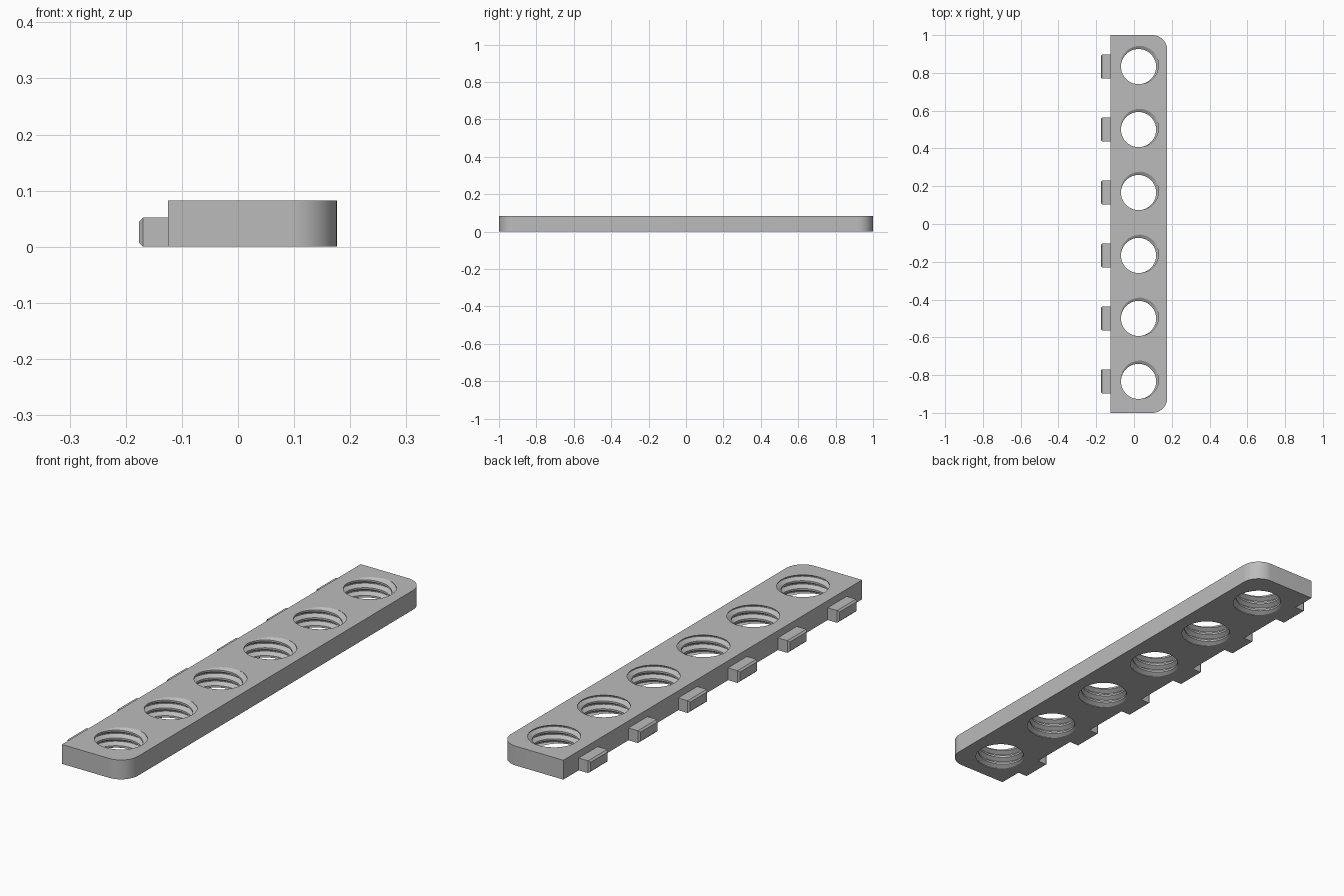
import bpy, bmesh
from math import sin, cos, pi, radians
from mathutils import Matrix

old = bpy.data.objects.get("Cube")
if old:
    bpy.data.objects.remove(old, do_unlink=True)

# Main sizes
LEFT, RIGHT, TAB_END = 0.176, -0.125, -0.176
THICK, CORNER = 0.082, 0.08
COUNT, SPACING = 6, 1 / 3
HOLE_X = 0.024
MINOR, MAJOR, PITCH = 0.093, 0.111, 0.033
SEGMENTS = 64

grey = bpy.data.materials.new("plain_grey")
grey.use_nodes = True
colour = (0.5, 0.5, 0.5, 1)
grey.diffuse_color = colour
grey.node_tree.nodes["Principled BSDF"].inputs["Base Color"].default_value = colour


def make_object(name, bm):
    bmesh.ops.recalc_face_normals(bm, faces=bm.faces)
    mesh = bpy.data.meshes.new(name)
    bm.to_mesh(mesh)
    bm.free()
    mesh.materials.append(grey)
    obj = bpy.data.objects.new(name, mesh)
    bpy.context.collection.objects.link(obj)
    return obj


def select_only(obj):
    bpy.ops.object.select_all(action='DESELECT')
    obj.select_set(True)
    bpy.context.view_layer.objects.active = obj


def add_thread(bm, x, y):
    """Closed helical thread solid, reaching past both faces of the plate."""
    rows = [(-0.06, MAJOR), (0.06, MAJOR), (0.38, MINOR), (0.62, MINOR)]
    per_turn = len(rows)
    turns = 8
    start = THICK - PITCH * (5 + 1 / 6)      # groove opens at the back left
    grid = []
    for i in range(SEGMENTS):
        a = 2 * pi * i / SEGMENTS
        column = []
        for j in range(turns * per_turn):
            offset, r = rows[j % per_turn]
            z = start + PITCH * (j // per_turn + offset + i / SEGMENTS)
            column.append(bm.verts.new((x + r * cos(a), y + r * sin(a), z)))
        grid.append(column)
    for i in range(SEGMENTS):
        wrap = i == SEGMENTS - 1
        shift = per_turn if wrap else 0      # last column joins one turn up
        a, b = grid[i], grid[(i + 1) % SEGMENTS]
        for j in range(len(a) - 1 - shift):
            bm.faces.new((a[j], b[j + shift], b[j + 1 + shift], a[j + 1]))
    # Fan caps on the axis
    middle = THICK / 2
    column_verts = {v for column in grid for v in column}
    rim = [e for e in bm.edges if e.is_boundary and e.verts[0] in column_verts]
    for side in (-1, 1):
        ends = [e for e in rim
                if (sum(v.co.z for v in e.verts) / 2 - middle) * side > 0]
        z = max((v.co.z * side for e in ends for v in e.verts)) * side
        tip = bm.verts.new((x, y, z))
        for e in ends:
            bm.faces.new((e.verts[0], e.verts[1], tip))


# Plate with two rounded corners on its left side
bm = bmesh.new()
outline = [(RIGHT, -1)]
for cy, first in ((-1 + CORNER, -pi / 2), (1 - CORNER, 0)):
    for k in range(17):
        a = first + pi / 2 * k / 16
        outline.append((LEFT - CORNER + CORNER * cos(a), cy + CORNER * sin(a)))
outline.append((RIGHT, 1))
base = bm.faces.new([bm.verts.new((x, y, 0)) for x, y in outline])
extruded = bmesh.ops.extrude_face_region(bm, geom=[base], use_keep_orig=True)
top_verts = [g for g in extruded["geom"] if isinstance(g, bmesh.types.BMVert)]
bmesh.ops.translate(bm, verts=top_verts, vec=(0, 0, THICK))
plate = make_object("plate", bm)

# Threaded holes
centres = [(k - (COUNT - 1) / 2) * SPACING for k in range(COUNT)]
bm = bmesh.new()
for y in centres:
    add_thread(bm, HOLE_X, y)
cutter = make_object("thread_cutter", bm)
cutter.hide_render = True
cut = plate.modifiers.new("threaded_holes", 'BOOLEAN')
cut.operation = 'DIFFERENCE'
cut.solver = 'EXACT'
cut.object = cutter
select_only(plate)
bpy.ops.object.modifier_apply(modifier=cut.name)
bpy.data.objects.remove(cutter, do_unlink=True)
bpy.ops.object.shade_smooth_by_angle(angle=radians(25))

# Side tabs with chamfered tips
TAB_HEIGHT, TAB_WIDTH = 0.052, 0.127
for number, y in enumerate(centres, 1):
    bm = bmesh.new()
    size = Matrix.Diagonal((RIGHT - TAB_END, TAB_WIDTH, TAB_HEIGHT, 1))
    place = Matrix.Translation(((RIGHT + TAB_END) / 2, y, TAB_HEIGHT / 2))
    bmesh.ops.create_cube(bm, size=1, matrix=place @ size)
    tip_edges = [e for e in bm.edges
                 if all(v.co.x < TAB_END + 0.001 for v in e.verts)]
    bmesh.ops.bevel(bm, geom=tip_edges, offset=0.007, segments=1, affect='EDGES')
    make_object(f"tab_{number}", bm)
